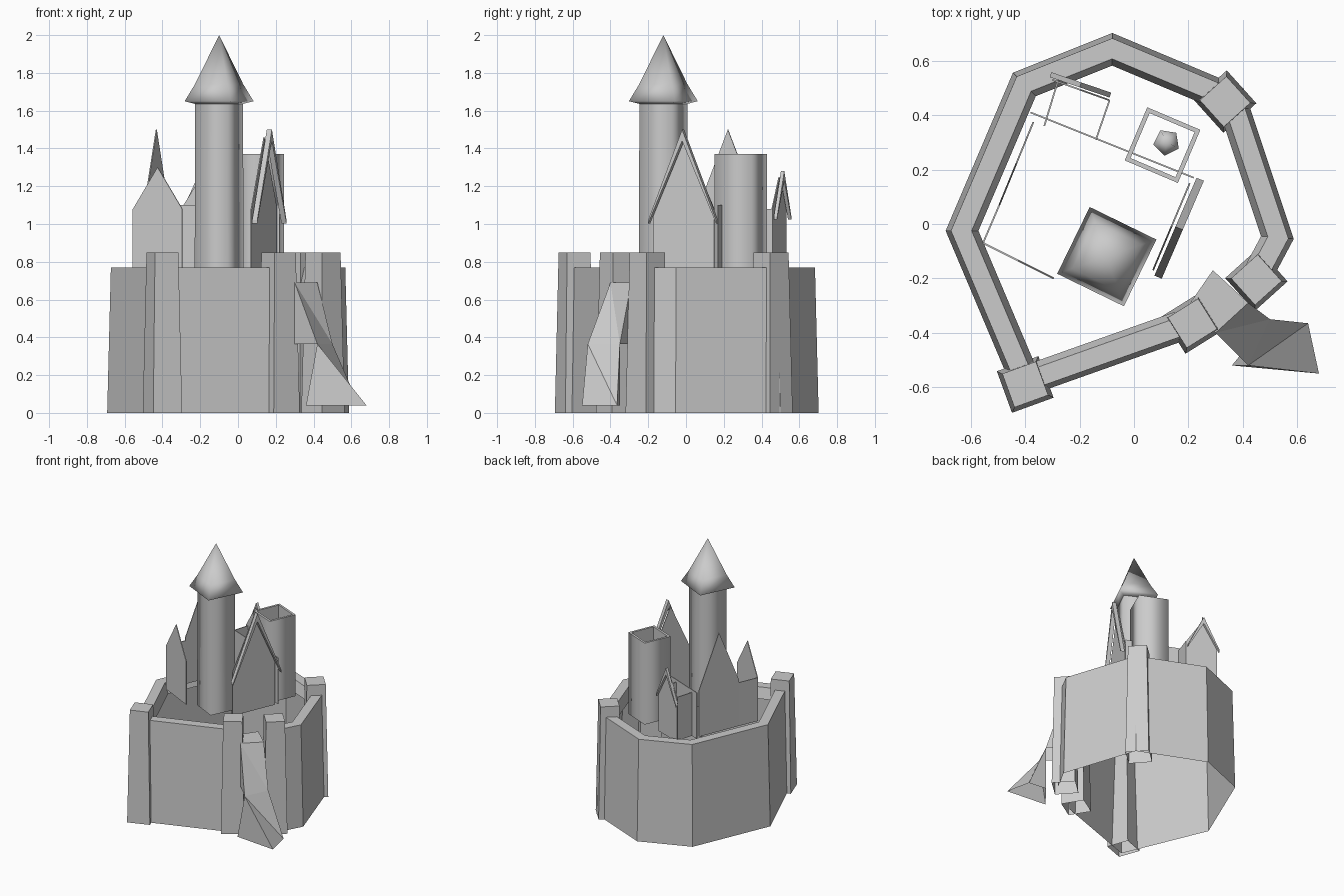
import bpy, bmesh
from math import radians, cos, sin
from mathutils import Vector

cube = bpy.data.objects.get("Cube")
if cube:
    bpy.data.objects.remove(cube, do_unlink=True)

stone = bpy.data.materials.new("grey_stone")
stone.use_nodes = True
GREY = (0.6, 0.6, 0.6, 1)
stone.diffuse_color = GREY
stone.node_tree.nodes["Principled BSDF"].inputs["Base Color"].default_value = GREY


def build(name, verts, faces, smooth=False):
    bm = bmesh.new()
    vs = [bm.verts.new(v) for v in verts]
    for f in faces:
        bm.faces.new([vs[i] for i in f])
    bmesh.ops.recalc_face_normals(bm, faces=bm.faces)
    for f in bm.faces:
        f.smooth = smooth
    me = bpy.data.meshes.new(name)
    bm.to_mesh(me)
    bm.free()
    me.materials.append(stone)
    ob = bpy.data.objects.new(name, me)
    bpy.context.collection.objects.link(ob)
    return ob


def stack(name, centre, turn, levels, sides=4, top=False, smooth=False):
    """Stack of regular polygons: levels are (radius, z); radius 0 makes a tip."""
    verts, faces = [], []
    for r, z in levels:
        for k in range(sides):
            a = radians(turn + 45 + 360 * k / sides)
            verts.append((centre[0] + r * cos(a), centre[1] + r * sin(a), z))
    for l in range(len(levels) - 1):
        for k in range(sides):
            a, b = l * sides + k, l * sides + (k + 1) % sides
            faces.append((a, b, b + sides, a + sides))
    if top:
        faces.append(range(len(verts) - sides, len(verts)))
    ob = build(name, verts, faces, smooth)
    if levels[-1][0] == 0:
        bm = bmesh.new()
        bm.from_mesh(ob.data)
        bmesh.ops.remove_doubles(bm, verts=bm.verts, dist=0.0001)
        bm.to_mesh(ob.data)
        bm.free()
    return ob


def upright(name, p, q, base, eave, peak=None):
    """Thin standing wall from p to q, with a gable if a peak is given."""
    p, q = Vector(p), Vector(q)
    m = (p + q) / 2
    verts = [(*p, base), (*q, base), (*q, eave)]
    if peak:
        verts.append((*m, peak))
    verts.append((*p, eave))
    ob = build(name, verts, [range(len(verts))])
    mod = ob.modifiers.new("thickness", 'SOLIDIFY')
    mod.thickness = 0.006
    mod.offset = 0
    return ob


def gable_trim(name, p, q, out, eave, peak, drop):
    """Sloping roof-edge boards in front of a gable."""
    p, q, out = Vector(p), Vector(q), Vector(out)
    m = (p + q) / 2
    verts = []
    for shift in (Vector((0, 0)), out):
        for d in (0, drop):
            verts += [(*(p + shift), eave - d * 0.3), (*(m + shift), peak - d),
                      (*(q + shift), eave - d * 0.3)]
    faces = []
    for i in (0, 1):
        faces += [(i, i + 1, i + 4, i + 3), (i + 6, i + 7, i + 10, i + 9),
                  (i, i + 1, i + 7, i + 6), (i + 3, i + 4, i + 10, i + 9)]
    faces += [(0, 3, 9, 6), (2, 5, 11, 8)]
    return build(name, verts, faces)


# Ring wall, open at the gate, with a short inner parapet
path = [Vector(p) for p in ((0.45, -0.2), (0.53, -0.05), (0.36, 0.46), (-0.08, 0.645),
                            (-0.405, 0.515), (-0.635, -0.025), (-0.4, -0.58), (0.22, -0.36))]
section = [(0.053, 0), (0.035, 0.77), (-0.035, 0.77), (-0.058, 0.69)]
verts, faces = [], []
for i, p in enumerate(path):
    dirs = []
    if i:
        dirs.append((p - path[i - 1]).normalized())
    if i < len(path) - 1:
        dirs.append((path[i + 1] - p).normalized())
    normals = [Vector((d.y, -d.x)) for d in dirs]
    n = sum(normals, Vector((0, 0))).normalized()
    n /= n.dot(normals[0])
    verts += [(*(p + n * o), z) for o, z in section]
for i in range(len(path) - 1):
    for k in range(3):
        a = i * 4 + k
        faces.append((a, a + 1, a + 5, a + 4))
build("ring_wall", verts, faces)

# Wall towers
for name, centre, turn in (("front_corner_tower", (-0.4, -0.59), 20),
                           ("back_corner_tower", (0.335, 0.45), 42),
                           ("gate_tower_left", (0.45, -0.205), 42),
                           ("gate_tower_right", (0.215, -0.365), 32)):
    stack(name, centre, turn, [(0.115, 0), (0.093, 0.85)], top=True)

# Gate landing and two-part winding ramp
build("gate_landing", [(0.29, -0.17, 0.69), (0.42, -0.29, 0.69), (0.3, -0.4, 0.69),
                       (0.2, -0.3, 0.69)], [(0, 1, 2, 3)])


def ramp(name, high, low, foot, z1, z0):
    """Sloped top with side and back skirts."""
    (a, b), (c, d) = high, low
    verts = [(*a, z1), (*b, z1), (*c, z0), (*d, z0), (*foot[0], z0), (*foot[1], z0)]
    build(name, verts, [(0, 1, 2), (0, 2, 3), (0, 3, 4), (1, 5, 2), (0, 4, 5, 1)])


mid = ((0.5, -0.35), (0.42, -0.52))
ramp("upper_ramp", ((0.3, -0.4), (0.42, -0.29)), mid, ((0.3, -0.4), (0.42, -0.3)), 0.69, 0.365)
ramp("lower_ramp", mid[::-1], ((0.64, -0.365), (0.68, -0.55)), ((0.36, -0.52), (0.5, -0.35)),
     0.365, 0.04)

# Main tower with flared pointed roof
KEEP = (-0.1, -0.12)
BASE = 0.75
stack("main_tower", KEEP, -26, [(0.137, BASE), (0.134, 1.64)], smooth=True)
stack("main_tower_roof", KEEP, -26, [(0.13, 1.635), (0.193, 1.65), (0.135, 1.74), (0, 2)],
      smooth=True)
edge = Vector((0.43, 0.9))
p = Vector((-0.043, -0.212))
upright("main_tower_window", p, p + edge * 0.045, 1.515, 1.535)

# Back tower, hollow, with a small cone inside
BACK = (0.105, 0.29)
stack("back_tower", BACK, -23, [(0.15, BASE), (0.15, 1.37)], smooth=True)
stack("back_tower_lining", BACK, -23, [(0.15, 1.37), (0.127, 1.37), (0.127, 1.2)])
stack("back_tower_cone", (0.12, 0.3), 0, [(0.05, 1.15), (0, 1.3)], sides=5, smooth=True)

# Hall gables
upright("east_gable", (0.07, -0.17), (0.205, 0.15), BASE, 1.08, 1.46)
upright("west_gable", (-0.495, 0.07), (-0.37, 0.375), BASE, 1.1, 1.5)
upright("south_gable", (-0.555, -0.07), (-0.295, -0.2), BASE, 1.08, 1.3)
upright("north_gable", (-0.3, 0.53), (-0.09, 0.455), BASE, 1.08, 1.25)
gable_trim("east_gable_trim", (0.075, -0.19), (0.23, 0.17), (0.027, -0.011), 1.02, 1.5, 0.06)
gable_trim("north_gable_trim", (-0.31, 0.54), (-0.09, 0.465), (0.006, 0.018), 1.04, 1.28, 0.05)

# Hall side walls
upright("north_wall", (-0.38, 0.41), (0.22, 0.17), BASE, 1.1)
upright("south_wing_west_wall", (-0.555, -0.07), (-0.495, 0.07), BASE, 1.08)
upright("north_wing_west_wall", (-0.33, 0.36), (-0.28, 0.525), BASE, 1.08)
upright("north_wing_east_wall", (-0.14, 0.31), (-0.09, 0.455), BASE, 1.08)
